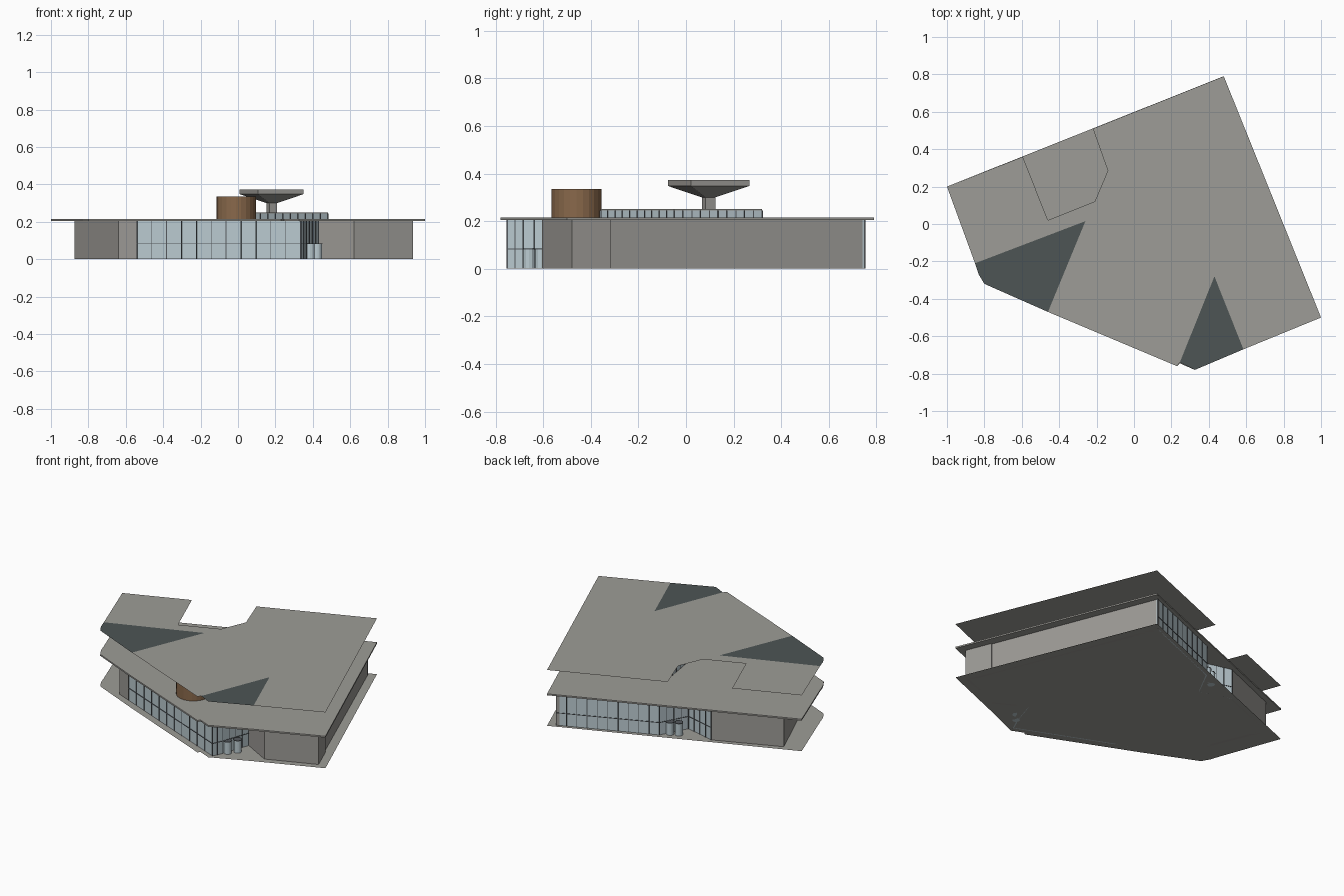
import bpy, bmesh, math
from mathutils import Vector

if "Cube" in bpy.data.objects:
    bpy.data.objects.remove(bpy.data.objects["Cube"])


def material(name, col):
    m = bpy.data.materials.new(name)
    m.diffuse_color = (*col, 1)
    m.use_nodes = True
    m.node_tree.nodes["Principled BSDF"].inputs["Base Color"].default_value = m.diffuse_color
    return m


STONE = material("warm_grey", (0.34, 0.335, 0.31))
WALL = material("wall_grey", (0.33, 0.32, 0.30))
GLASS = material("pale_glass", (0.50, 0.60, 0.64))
DARK = material("dark_glass", (0.075, 0.09, 0.09))
FRAME = material("frame_dark", (0.09, 0.10, 0.11))
TIMBER = material("timber", (0.25, 0.14, 0.07))


def finish(bm, name, mat):
    me = bpy.data.meshes.new(name)
    bm.to_mesh(me)
    bm.free()
    me.materials.append(mat)
    ob = bpy.data.objects.new(name, me)
    bpy.context.collection.objects.link(ob)
    return ob


def plate(name, pts, z0, z1, mat):
    """Flat polygon (counter-clockwise), extruded when z1 > z0."""
    bm = bmesh.new()
    f = bm.faces.new([bm.verts.new((x, y, z0)) for x, y in pts])
    if z1 > z0:
        r = bmesh.ops.extrude_face_region(bm, geom=[f], use_keep_orig=True)
        vs = [g for g in r["geom"] if isinstance(g, bmesh.types.BMVert)]
        bmesh.ops.translate(bm, verts=vs, vec=(0, 0, z1 - z0))
        bmesh.ops.recalc_face_normals(bm, faces=bm.faces)
    return finish(bm, name, mat)


def wall(name, p, q, z0, z1, t, mat):
    """Straight upright wall; its body lies to the left of p -> q (inside)."""
    p, q = Vector(p), Vector(q)
    d = (q - p).normalized()
    n = Vector((-d.y, d.x)) * t
    return plate(name, [p, q, q + n, p + n], z0, z1, mat)


def glazing(name, p, q, z0, z1, count, transom=None):
    """Glass pane with mullions and an optional transom."""
    p, q = Vector(p), Vector(q)
    d = (q - p).normalized()
    out = Vector((d.y, -d.x)) * 0.003
    wall(name + "_pane", p, q, z0, z1, 0.008, GLASS)
    for i in range(count + 1):
        c = p.lerp(q, i / count) + out
        wall(name + "_mullion", c - d * 0.0018, c + d * 0.0018, z0, z1, 0.006, FRAME)
    if transom:
        wall(name + "_transom", p + out, q + out, transom - 0.002, transom + 0.002, 0.006, FRAME)


def drum(name, x, y, z0, z1, r, n, mat):
    ring = [(x + r * math.cos(2 * math.pi * i / n), y + r * math.sin(2 * math.pi * i / n))
            for i in range(n)]
    return plate(name, ring, z0, z1, mat)


# Site slab and lower roof share one outline
outline = [(-1, .2), (-.85, -.21), (-.83, -.27), (-.8, -.32), (-.46, -.47), (.23, -.76),
           (.245, -.745), (.325, -.78), (.58, -.67), (1, -.5), (.48, .79)]
plate("ground_slab", outline, 0, 0, STONE)
plate("lower_roof", outline, .205, .215, STONE)

# Upper roof with back notch and two dark inset panels
TOP = .375
plate("upper_roof", [(-1, .2), (-.85, -.21), (-.26, .015), (-.46, -.47), (.23, -.76),
                     (.245, -.74), (.43, -.28), (.585, -.67), (1, -.5), (.48, .79),
                     (-.22, .51), (-.14, .285), (-.21, .12), (-.46, .02), (-.595, .36)],
      TOP, TOP, STONE)
plate("left_roof_panel", [(-.85, -.21), (-.83, -.27), (-.8, -.32), (-.46, -.47), (-.26, .015)],
      TOP, TOP, DARK)
plate("front_roof_panel", [(.245, -.74), (.325, -.78), (.585, -.67), (.43, -.28)],
      TOP, TOP, DARK)

# Solid walls, counter-clockwise round the building
H = .205
W, SW, GL = (-.875, .21), (-.64, -.345), (-.54, -.387)
S, E, N = (.335, -.75), (.935, -.48), (.44, .75)
B1, B2, BA = (-.156, .506), (-.456, .383), (-.25, .33)
solid = [("left_wall_back", W, (-.74, -.11)), ("left_wall_front", (-.74, -.11), SW),
         ("front_left_wall", SW, GL), ("entry_side_wall", (.43, -.5), (.62, -.605)),
         ("front_right_wall", (.62, -.605), E), ("right_wall_front", E, (.87, -.315)),
         ("right_wall_back", (.863, -.318), N), ("back_left_wall", B2, W)]
for name, p, q in solid:
    wall(name, p, q, 0, H, .02, WALL)

# Glazed facades and recessed entries
glazing("front_glazing", GL, S, 0, H, 11, .083)
glazing("front_entry_glazing_a", S, (.365, -.685), 0, H, 2, .083)
glazing("front_entry_glazing_b", (.365, -.685), (.43, -.5), 0, H, 4, .083)
glazing("back_glazing", N, B1, 0, H, 10, .083)
glazing("back_entry_glazing_a", B1, BA, 0, H, 4, .083)
glazing("back_entry_glazing_b", BA, B2, 0, H, 4, .083)

# Round revolving doors, two at each entry
for side, spots in (("front", ((.385, -.66), (.425, -.61))), ("back", ((-.2, .455), (-.25, .432)))):
    for x, y in spots:
        drum(side + "_door_drum", x, y, 0, .08, .024, 12, GLASS)
        drum(side + "_door_cap", x, y, .08, .084, .026, 12, FRAME)

# Timber drum on the lower roof
drum("timber_drum", -.01, -.46, .215, .335, .105, 24, TIMBER)

# Clerestory on the lower roof
cl = [(.48, -.05), (.33, .32), (0, .19), (.08, -.36)]
for i, p in enumerate(cl):
    glazing("clerestory_%d" % i, p, cl[(i + 1) % 4], .215, .245, 10)
plate("clerestory_cap", cl, .245, .25, STONE)

# Flared column under the upper roof: stacked turned squares
bm = bmesh.new()
a0 = math.radians(21.7 + 45)
rings = []
for half, z in ((.022, .215), (.022, .30), (.132, .348), (.132, .373)):
    r = half * math.sqrt(2)
    rings.append([bm.verts.new((.18 + r * math.cos(a0 + k * math.pi / 2),
                                .095 + r * math.sin(a0 + k * math.pi / 2), z)) for k in range(4)])
for lo, hi in zip(rings, rings[1:]):
    for k in range(4):
        bm.faces.new((lo[k], lo[(k + 1) % 4], hi[(k + 1) % 4], hi[k]))
bm.faces.new(rings[0][::-1])
bm.faces.new(rings[-1])
finish(bm, "flared_column", WALL)
